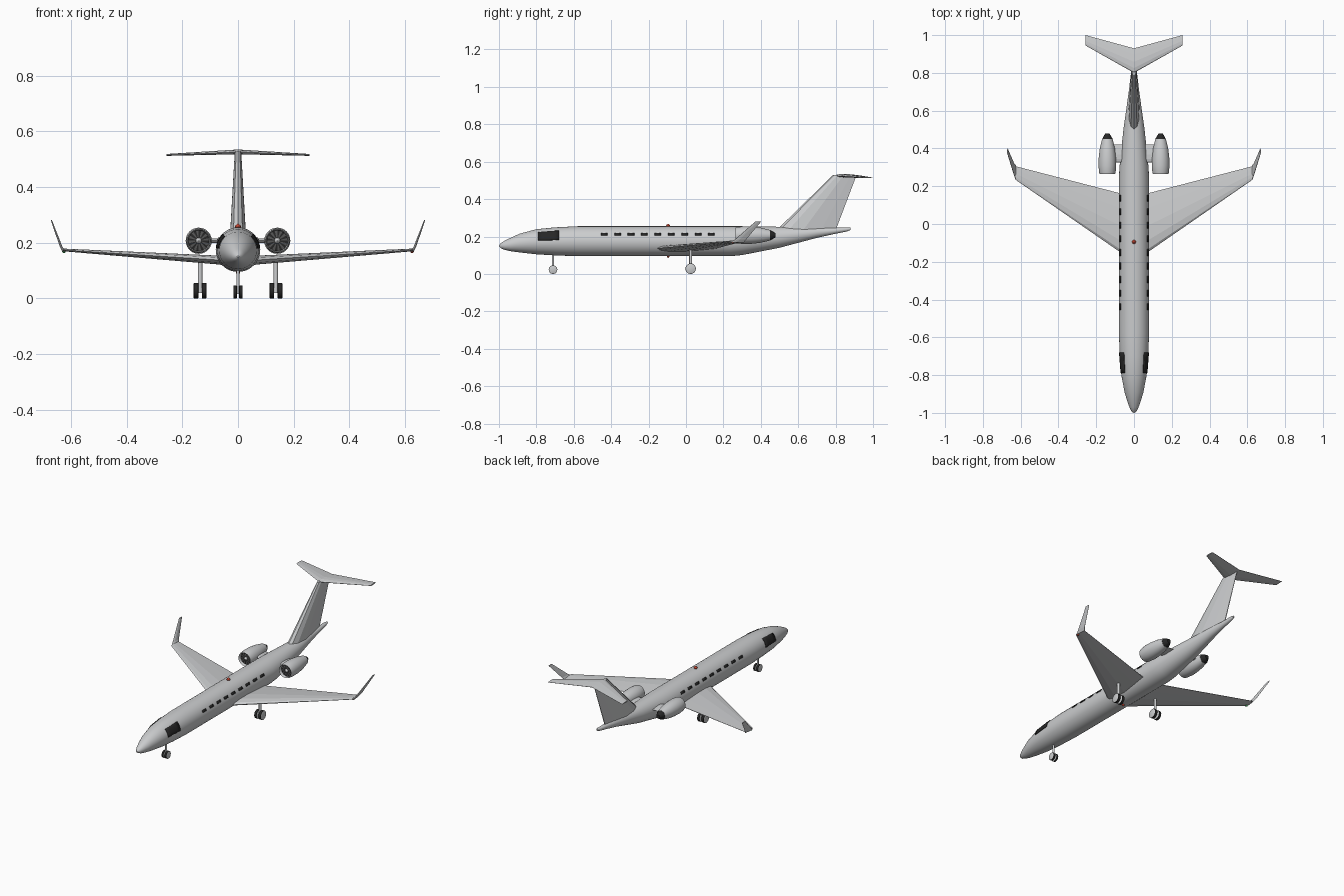
import bpy
import math
from mathutils import Vector

if "Cube" in bpy.data.objects:
    bpy.data.objects.remove(bpy.data.objects["Cube"], do_unlink=True)


def material(name, r, g, b):
    m = bpy.data.materials.new(name)
    m.use_nodes = True
    m.diffuse_color = (r, g, b, 1)
    m.node_tree.nodes["Principled BSDF"].inputs["Base Color"].default_value = (r, g, b, 1)
    return m


GREY = material("light_grey", 0.6, 0.61, 0.62)
BLACK = material("black", 0.02, 0.02, 0.02)
DARK = material("dark_grey", 0.09, 0.09, 0.09)
RED = material("red", 0.55, 0.06, 0.03)
GREEN = material("green", 0.03, 0.4, 0.08)


def make(name, verts, faces, mats, idx=None, smooth=True):
    me = bpy.data.meshes.new(name)
    me.from_pydata(verts, [], faces)
    for m in mats:
        me.materials.append(m)
    if idx:
        me.polygons.foreach_set("material_index", idx)
    ob = bpy.data.objects.new(name, me)
    bpy.context.collection.objects.link(ob)
    bpy.ops.object.select_all(action="DESELECT")
    ob.select_set(True)
    bpy.context.view_layer.objects.active = ob
    bpy.ops.object.mode_set(mode="EDIT")
    bpy.ops.mesh.select_all(action="SELECT")
    bpy.ops.mesh.normals_make_consistent(inside=False)
    bpy.ops.object.mode_set(mode="OBJECT")
    if smooth:
        bpy.ops.object.shade_smooth_by_angle(angle=math.radians(35))
    return ob


def loft(name, rings, mat=GREY, cap_mat=None, smooth=True):
    """Skin a list of equal point rings and close both ends."""
    n = len(rings[0])
    verts = [p for ring in rings for p in ring]
    faces = [(k * n + i, k * n + (i + 1) % n, (k + 1) * n + (i + 1) % n, (k + 1) * n + i)
             for k in range(len(rings) - 1) for i in range(n)]
    idx = [0] * len(faces) + [1 if cap_mat else 0] * 2
    faces += [tuple(range(n)), tuple(range(len(verts) - n, len(verts)))]
    return make(name, verts, faces, [mat] + ([cap_mat] if cap_mat else []), idx, smooth)


def circle(axis, c, r, n=24):
    pts = []
    for i in range(n):
        a = math.tau * i / n
        u, v = r * math.cos(a), r * math.sin(a)
        pts.append(Vector(c) + Vector({"x": (0, u, v), "y": (u, 0, v), "z": (u, v, 0)}[axis]))
    return pts


# Aerofoil outline: chord fraction, half-thickness fraction
UPPER = [(0, 0), (0.05, 0.28), (0.2, 0.47), (0.45, 0.48), (0.75, 0.26), (1, 0.04)]
FOIL = UPPER + [(c, -t) for c, t in reversed(UPPER[1:])]


def blade(name, sections, thick_axis, side=1):
    """Sections are (x, z, leading y, trailing y, thickness)."""
    rings = []
    for x, z, lead, trail, thick in sections:
        ring = []
        for c, t in FOIL:
            p = Vector((x, lead + c * (trail - lead), z))
            p[thick_axis] += t * thick
            p.x *= side
            ring.append(p)
        rings.append(ring)
    return loft(name, rings, smooth=False)


# Fuselage stations: y, centre height, radius
BODY = [(-1, 0.15, 0.003), (-0.99, 0.151, 0.014), (-0.97, 0.153, 0.024),
        (-0.94, 0.157, 0.035), (-0.89, 0.165, 0.05), (-0.8, 0.172, 0.067),
        (-0.7, 0.174, 0.075), (-0.58, 0.175, 0.08), (0.24, 0.175, 0.08),
        (0.3, 0.178, 0.077), (0.5, 0.196, 0.056), (0.7, 0.221, 0.028),
        (0.8, 0.231, 0.016), (0.86, 0.238, 0.011), (0.88, 0.241, 0.006)]
loft("fuselage", [circle("y", (0, y, z), r, 32) for y, z, r in BODY])


def skin(y, angle, side, lift=0.002):
    """Point just outside the fuselage at a station and angle."""
    for (y0, z0, r0), (y1, z1, r1) in zip(BODY, BODY[1:]):
        if y0 <= y <= y1:
            f = (y - y0) / (y1 - y0)
            r = r0 + f * (r1 - r0) + lift
            a = math.radians(angle)
            return (side * r * math.cos(a), y, z0 + f * (z1 - z0) + r * math.sin(a))


def pane(name, y0, y1, a0, a1, side, ny=1, na=1):
    verts = [skin(y0 + (y1 - y0) * i / ny, a0 + (a1 - a0) * j / na, side)
             for i in range(ny + 1) for j in range(na + 1)]
    w = na + 1
    faces = [(i * w + j, i * w + j + 1, (i + 1) * w + j + 1, (i + 1) * w + j)[::-side]
             for i in range(ny) for j in range(na)]
    ob = make(name, verts, faces, [BLACK])
    mod = ob.modifiers.new("thickness", "SOLIDIFY")
    mod.thickness = 0.003
    mod.offset = 0


def wheel(name, x, y, r, half):
    prof = [(-half, 0.93 * r), (-0.85 * half, r), (0.85 * half, r), (half, 0.93 * r)]
    loft(name, [circle("x", (x + d, y, r), q, 20) for d, q in prof], BLACK, GREY)


def post(name, x, y, z0, z1, r):
    loft(name, [circle("z", (x, y, z), r, 12) for z in (z0, z1)])


def lamp(name, x, y, z, r, mat):
    prof = [(-1, 0.1), (-0.5, 0.8), (0, 1), (0.5, 0.8), (1, 0.1)]
    loft(name, [circle("z", (x, y, z + d * r), q * r, 8) for d, q in prof], mat)


for side, label in ((1, "left"), (-1, "right")):
    # Windows
    pane(label + "_cockpit_window", -0.79, -0.68, 5, 47, side, 4, 5)
    for i in range(9):
        y = -0.455 + 0.0717 * i
        pane(f"{label}_cabin_window_{i + 1}", y, y + 0.035, 22, 32, side)

    # Wings, winglets and tailplane
    blade(label + "_wing", [(0.03, 0.134, -0.18, 0.175, 0.036),
                            (0.075, 0.138, -0.148, 0.163, 0.033),
                            (0.628, 0.174, 0.235, 0.306, 0.01)], 2, side)
    blade(label + "_winglet", [(0.625, 0.169, 0.235, 0.31, 0.014),
                               (0.635, 0.185, 0.262, 0.322, 0.01),
                               (0.67, 0.281, 0.372, 0.403, 0.004)], 0, side)
    blade(label + "_tailplane", [(0, 0.526, 0.8, 0.93, 0.018),
                                 (0.257, 0.515, 0.945, 1, 0.007)], 2, side)
    lamp(label + "_wing_light", side * 0.625, 0.25, 0.169, 0.007, RED if side > 0 else GREEN)

    # Engine shell with a hollow intake lip
    ex, ez = side * 0.141, 0.207
    shell = [(0.285, 0.037), (0.268, 0.038), (0.264, 0.041), (0.275, 0.044),
             (0.31, 0.047), (0.35, 0.046), (0.4, 0.04), (0.45, 0.028)]
    loft(label + "_engine_shell", [circle("y", (ex, y, ez), r) for y, r in shell], GREY, DARK)
    cone = [(0.44, 0.028), (0.452, 0.027), (0.478, 0.012)]
    loft(label + "_exhaust_cone", [circle("y", (ex, y, ez), r) for y, r in cone], BLACK)

    # Fan disc in alternating sectors, with a spinner
    rim = circle("y", (ex, 0.282, ez), 0.0375)
    fan = [(24, i, (i + 1) % 24) for i in range(24)]
    ob = make(label + "_fan", rim + [Vector((ex, 0.278, ez))], fan, [DARK, BLACK],
              [i % 2 for i in range(24)], smooth=False)
    nose = [(0.28, 0.011), (0.273, 0.008), (0.267, 0.001)]
    loft(label + "_fan_spinner", [circle("y", (ex, y, ez), r, 16) for y, r in nose])

    # Engine pylon
    blade(label + "_engine_pylon", [(0.03, 0.207, 0.325, 0.42, 0.016),
                                    (0.11, 0.207, 0.325, 0.42, 0.016)], 2, side)

    # Main gear
    mx = side * 0.136
    post(label + "_main_strut", mx, 0.025, 0.02, 0.15, 0.008)
    for k, end in ((-1, "a"), (1, "b")):
        wheel(f"{label}_main_wheel_{end}", mx + k * 0.0145, 0.025, 0.028, 0.0085)
    wheel(label + "_nose_wheel", side * 0.0105, -0.711, 0.023, 0.0065)

# Nose gear
post("nose_strut", 0, -0.711, 0.015, 0.12, 0.006)

# Tail fin
blade("tail_fin", [(0, 0.225, 0.475, 0.797, 0.06), (0, 0.528, 0.785, 0.912, 0.024)], 0)

# Beacons
lamp("upper_beacon", 0, -0.095, 0.257, 0.011, RED)
lamp("lower_beacon", 0, -0.095, 0.094, 0.008, RED)
